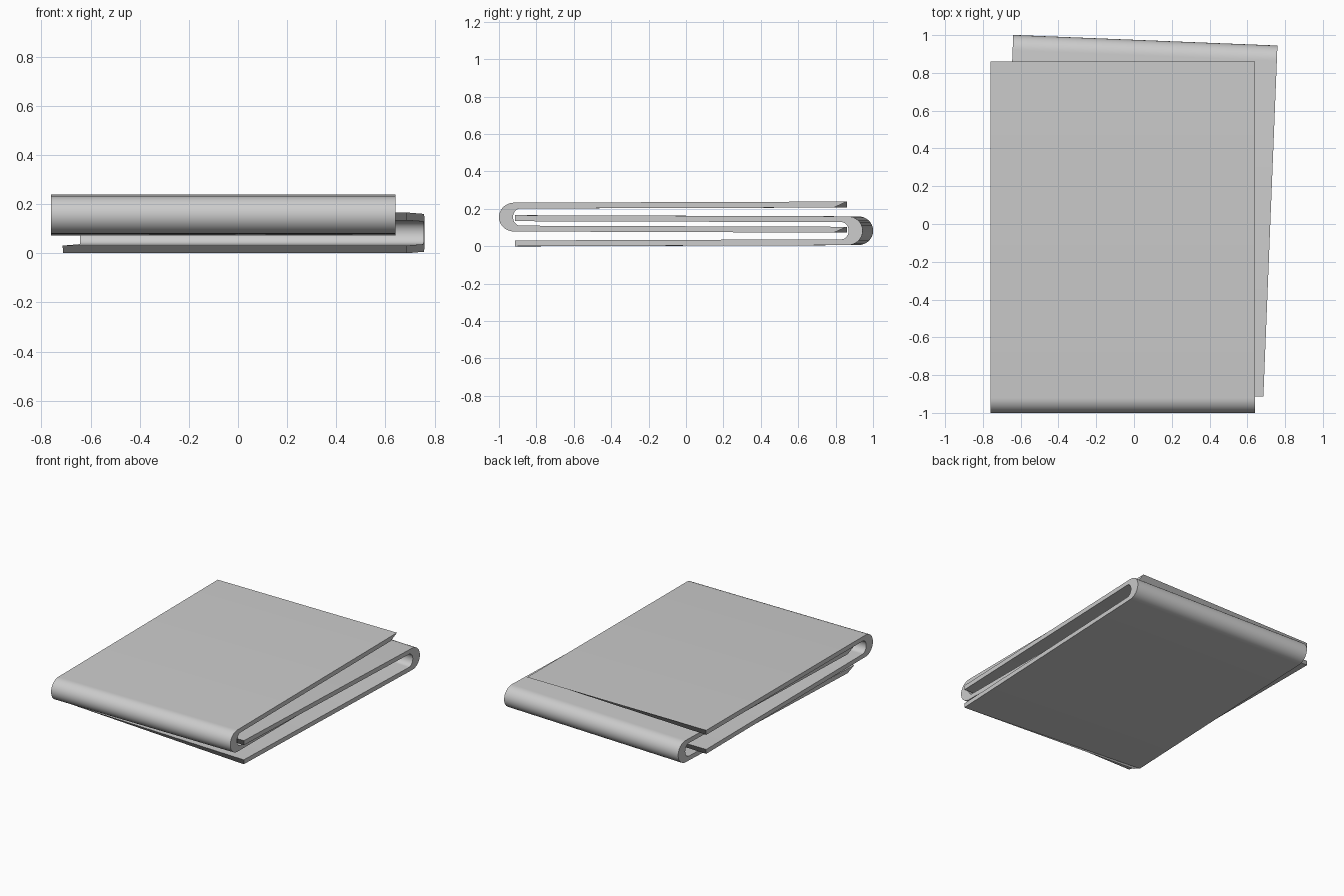
import bpy, bmesh, math

if "Cube" in bpy.data.objects:
    bpy.data.objects.remove(bpy.data.objects["Cube"])

X0, X1 = -0.76, 0.64      # sheet width
ZC = 0.156                # mid height of the fold
TIP = 0.86                # open end of the sheet
N = 16                    # fold segments


def half_ellipse(yc, ry, rz):
    # from the top round the fold (-y) to the bottom
    return [(yc - ry * math.sin(math.pi * i / N), ZC + rz * math.cos(math.pi * i / N))
            for i in range(N + 1)]


def folded_sheet(name):
    outer = [(TIP, 0.239)] + half_ellipse(-0.92, 0.08, 0.077) + [(TIP, 0.073)]
    inner = [(TIP, 0.207)] + half_ellipse(-0.885, 0.04, 0.046) + [(TIP, 0.104)]
    bm = bmesh.new()
    rows = []
    for x in (X0, X1):
        for prof in (outer, inner):
            rows.append([bm.verts.new((x, y, z)) for y, z in prof])
    o0, i0, o1, i1 = rows
    # lower corner of each open end is pulled back on one side
    i1[0].co.y -= 0.07
    o1[-1].co.y -= 0.07
    for k in range(len(o0) - 1):
        bm.faces.new((o0[k], o0[k + 1], o1[k + 1], o1[k]))
        bm.faces.new((i0[k], i1[k], i1[k + 1], i0[k + 1]))
        bm.faces.new((o0[k], i0[k], i0[k + 1], o0[k + 1]))
        bm.faces.new((o1[k], o1[k + 1], i1[k + 1], i1[k]))
    for k in (0, -1):
        bm.faces.new((o0[k], o1[k], i1[k], i0[k]))
    bmesh.ops.recalc_face_normals(bm, faces=bm.faces)
    mesh = bpy.data.meshes.new(name)
    bm.to_mesh(mesh)
    bm.free()
    ob = bpy.data.objects.new(name, mesh)
    bpy.context.collection.objects.link(ob)
    bpy.ops.object.select_all(action='DESELECT')
    ob.select_set(True)
    bpy.context.view_layer.objects.active = ob
    bpy.ops.object.shade_smooth_by_angle(angle=math.radians(30))
    return ob


# upper sheet, fold at the front
folded_sheet("upper_folded_sheet")

# lower sheet, turned round and interleaved with the upper one
lower = folded_sheet("lower_folded_sheet")
lower.rotation_euler.z = math.radians(180 - 2.3)
lower.location = (-0.04, -0.024, -0.073)
